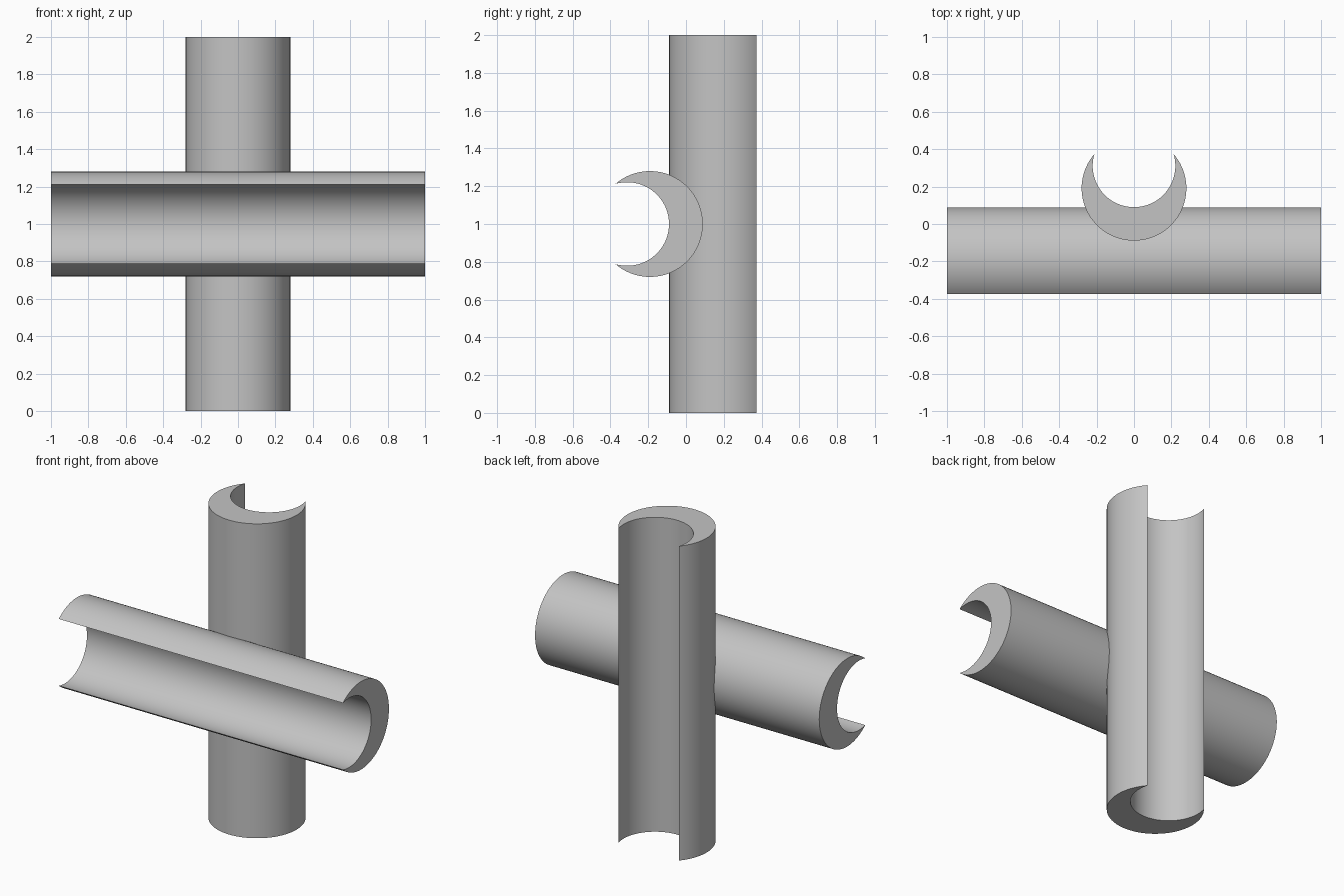
import bpy, bmesh
from math import sin, cos, atan2, pi
from mathutils import Matrix, Vector

cube = bpy.data.objects.get("Cube")
if cube:
    bpy.data.objects.remove(cube, do_unlink=True)

LENGTH = 2.0
OUTER_R, OUTER_C = 0.28, 0.191     # outer circle radius and centre
INNER_R, INNER_C = 0.221, 0.311    # hollow circle radius and centre
TIP_X, TIP_Y = 0.2125, 0.373       # where the two circles meet
STEPS = 64

grey = bpy.data.materials.new("plain grey")
grey.use_nodes = True
colour = (0.55, 0.55, 0.55, 1)
grey.diffuse_color = colour
grey.node_tree.nodes["Principled BSDF"].inputs["Base Color"].default_value = colour


def arc(radius, centre):
    """Points from the left tip round the bottom to the right tip."""
    half = pi / 2 + atan2(TIP_Y - centre, TIP_X)
    angles = [-half + 2 * half * i / STEPS for i in range(STEPS + 1)]
    pts = [Vector((radius * sin(a), centre - radius * cos(a))) for a in angles]
    pts[0], pts[-1] = Vector((-TIP_X, TIP_Y)), Vector((TIP_X, TIP_Y))
    return pts


def crescent_bar(name, matrix):
    """Crescent section drawn out along its length, then placed by matrix."""
    bm = bmesh.new()
    outer = [bm.verts.new((p.x, p.y, 0)) for p in arc(OUTER_R, OUTER_C)]
    inner = [bm.verts.new((p.x, p.y, 0)) for p in arc(INNER_R, INNER_C)[1:-1]]
    inner = [outer[0]] + inner + [outer[-1]]
    # End cap as a strip between the two arcs
    for i in range(STEPS):
        ring = [outer[i], outer[i + 1], inner[i + 1], inner[i]]
        bm.faces.new(list(dict.fromkeys(ring)))
    # Draw the cap out into a solid bar
    cap = bm.faces[:]
    res = bmesh.ops.extrude_face_region(bm, geom=cap, use_keep_orig=True)
    moved = [g for g in res["geom"] if isinstance(g, bmesh.types.BMVert)]
    bmesh.ops.translate(bm, verts=moved, vec=(0, 0, LENGTH))
    bmesh.ops.transform(bm, matrix=matrix, verts=bm.verts)
    bmesh.ops.recalc_face_normals(bm, faces=bm.faces)

    mesh = bpy.data.meshes.new(name)
    bm.to_mesh(mesh)
    bm.free()
    mesh.materials.append(grey)
    obj = bpy.data.objects.new(name, mesh)
    bpy.context.collection.objects.link(obj)
    bpy.ops.object.select_all(action="DESELECT")
    obj.select_set(True)
    bpy.context.view_layer.objects.active = obj
    bpy.ops.object.shade_smooth_by_angle(angle=pi / 6)
    return obj


# Upright bar, hollow facing back
crescent_bar("upright_bar", Matrix.Identity(4))

# Level bar, the same section turned on its side, hollow facing front
turn = Matrix.Rotation(pi / 2, 4, "Y") @ Matrix.Rotation(pi, 4, "Z")
crescent_bar("level_bar", Matrix.Translation((-LENGTH / 2, 0, LENGTH / 2)) @ turn)
